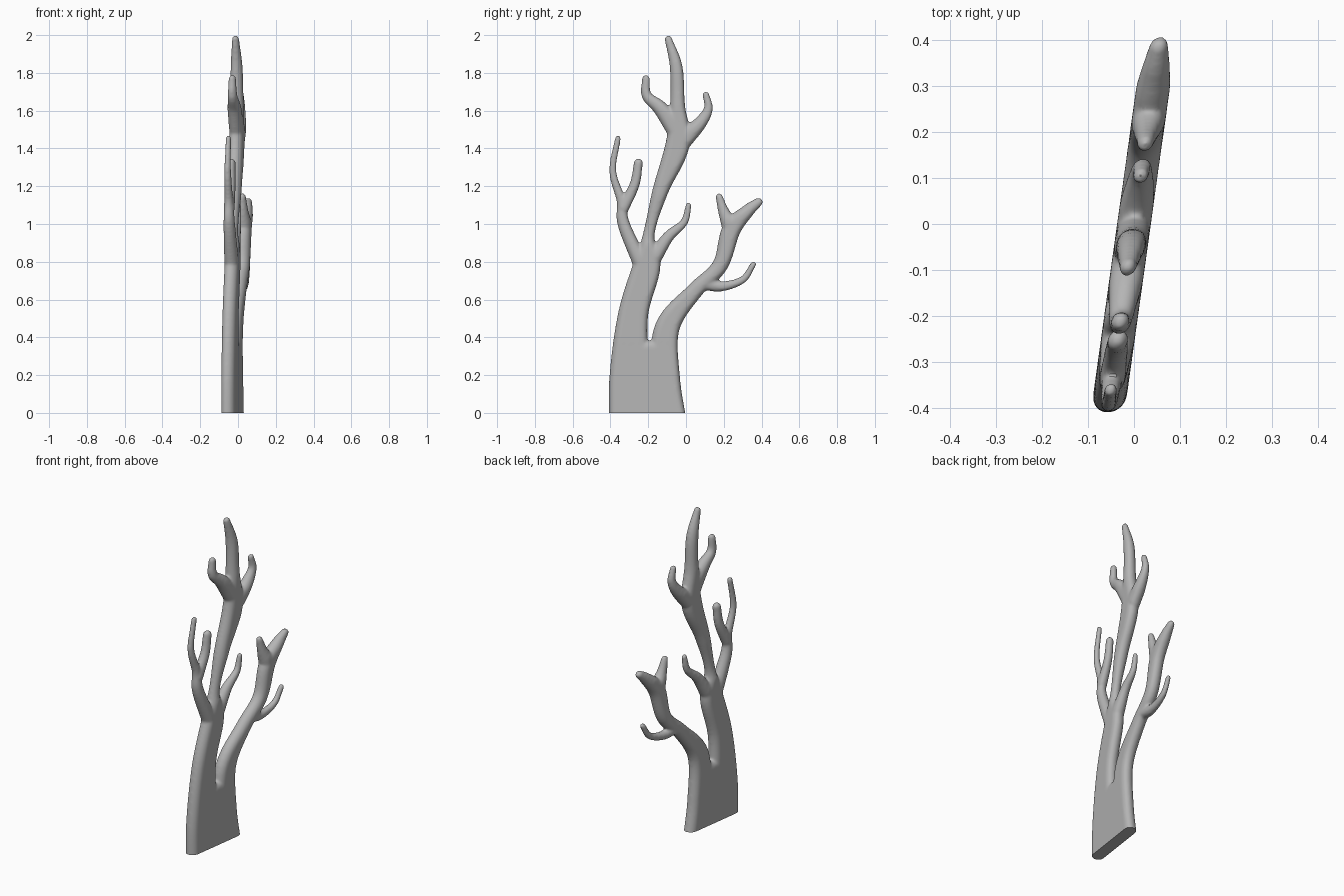
import bpy, bmesh, math
from mathutils import Vector

if "Cube" in bpy.data.objects:
    bpy.data.objects.remove(bpy.data.objects["Cube"])

LEAN = 0.14      # the flat tree is turned slightly: x follows y
THICK = 0.037    # largest half thickness
SIDES = 24


def smooth_path(points, steps=8):
    """Catmull-Rom curve through the stations."""
    p = [Vector(q) for q in points]
    p = [2 * p[0] - p[1]] + p + [2 * p[-1] - p[-2]]
    out = []
    for i in range(1, len(p) - 2):
        a, b, c, d = p[i - 1:i + 3]
        for k in range(steps):
            t = k / steps
            out.append(0.5 * (2 * b + (c - a) * t + (2 * a - 5 * b + 4 * c - d) * t * t
                              + (3 * b - a - 3 * c + d) * t ** 3))
    return out + [p[-2]]


def limb(bm, points):
    """Closed tube through (y, z, half width), flattened, with rounded ends."""
    path = smooth_path(points)
    rings = []

    def ring(q, tan, angle):
        y, z, r = q
        t = min(0.92 * r, THICK)
        scale, shift = math.cos(angle), t * math.sin(angle)
        vs = []
        for i in range(SIDES):
            a = 2 * math.pi * (i + .5) / SIDES
            w = math.copysign(r - t, math.cos(a)) + t * scale * math.cos(a)
            yy = y + tan.y * w + tan.x * shift
            zz = z - tan.x * w + tan.y * shift
            vs.append(bm.verts.new((t * scale * math.sin(a) + LEAN * yy, yy, zz)))
        rings.append(vs)

    last = len(path) - 1
    for i, q in enumerate(path):
        d = path[min(i + 1, last)] - path[max(i - 1, 0)]
        tan = Vector((d.x, d.y)).normalized()
        ring(q, tan, 0)
        if i == last:
            for k in range(1, 5):
                ring(q, tan, k * math.pi / 8.5)
    for a, b in zip(rings, rings[1:]):
        for i in range(SIDES):
            j = (i + 1) % SIDES
            bm.faces.new((a[i], a[j], b[j], b[i]))
    bm.faces.new(rings[0][::-1])
    bm.faces.new(rings[-1])


def twig(bm, points, thick=.042, thin=.016):
    """Limb through (y, z) whose width follows one taper rule."""
    n = len(points) - 1
    limb(bm, [(y, z, thin + (thick - thin) * (1 - i / n) ** 1.5)
              for i, (y, z) in enumerate(points)])


bm = bmesh.new()
# Broad base and the two trunks
limb(bm, [(-.2, -.08, .2), (-.222, .345, .155)])
limb(bm, [(-.302, -.08, .107), (-.3, .2, .105), (-.28, .52, .08), (-.207, .78, .073),
          (-.197, .945, .031), (-.134, 1.18, .043), (-.045, 1.42, .064), (-.045, 1.63, .04),
          (-.052, 1.83, .034), (-.094, 1.98, .02)])
limb(bm, [(-.09, -.08, .1), (-.11, .17, .08), (-.1, .45, .066), (.045, .645, .044),
          (.18, .78, .042), (.24, .97, .05), (.328, 1.07, .035), (.385, 1.117, .023)])
# Twigs on the right trunk
twig(bm, [(.24, .98), (.2, 1.065), (.175, 1.145)], thick=.05, thin=.019)
twig(bm, [(.1, .685), (.19, .67), (.3, .705), (.357, .787)], thick=.036)
# Twigs on the left trunk
twig(bm, [(-.235, .78), (-.33, 1), (-.342, 1.12), (-.388, 1.28), (-.36, 1.455)])
twig(bm, [(-.335, 1.08), (-.272, 1.21), (-.252, 1.325)], thick=.032, thin=.024)
twig(bm, [(-.17, .82), (-.093, .933), (-.01, 1.01), (.014, 1.1)])
# Crown hooks
twig(bm, [(-.05, 1.5), (-.135, 1.612), (-.208, 1.68), (-.212, 1.77)], thick=.055, thin=.021)
twig(bm, [(-.01, 1.45), (.075, 1.535), (.118, 1.61), (.105, 1.685)], thick=.05, thin=.018)

bmesh.ops.recalc_face_normals(bm, faces=bm.faces)
mesh = bpy.data.meshes.new("branching_trunk")
bm.to_mesh(mesh)
bm.free()
tree = bpy.data.objects.new("branching_trunk", mesh)
bpy.context.collection.objects.link(tree)

# Fuse the limbs and soften the joints
fuse = tree.modifiers.new("fuse", "REMESH")
fuse.mode = "VOXEL"
fuse.voxel_size = 0.007
soft = tree.modifiers.new("soften", "SMOOTH")
soft.factor = 0.5
soft.iterations = 10
fused = bpy.data.meshes.new_from_object(tree.evaluated_get(bpy.context.evaluated_depsgraph_get()))
tree.modifiers.clear()

# Flat cut at the ground
bm = bmesh.new()
bm.from_mesh(fused)
cut = bmesh.ops.bisect_plane(bm, geom=bm.verts[:] + bm.edges[:] + bm.faces[:],
                             plane_co=(0, 0, 0), plane_no=(0, 0, -1), clear_outer=True)
rim = [e for e in cut["geom_cut"] if isinstance(e, bmesh.types.BMEdge)]
bmesh.ops.holes_fill(bm, edges=rim, sides=0)
bmesh.ops.recalc_face_normals(bm, faces=bm.faces)
bm.to_mesh(fused)
bm.free()
tree.data = fused

# Darker grey
grey = bpy.data.materials.new("dark_grey")
grey.diffuse_color = (.46, .46, .46, 1)
grey.use_nodes = True
grey.node_tree.nodes["Principled BSDF"].inputs["Base Color"].default_value = grey.diffuse_color
fused.materials.clear()
fused.materials.append(grey)

bpy.context.view_layer.objects.active = tree
tree.select_set(True)
bpy.ops.object.shade_smooth_by_angle(angle=math.radians(40))
